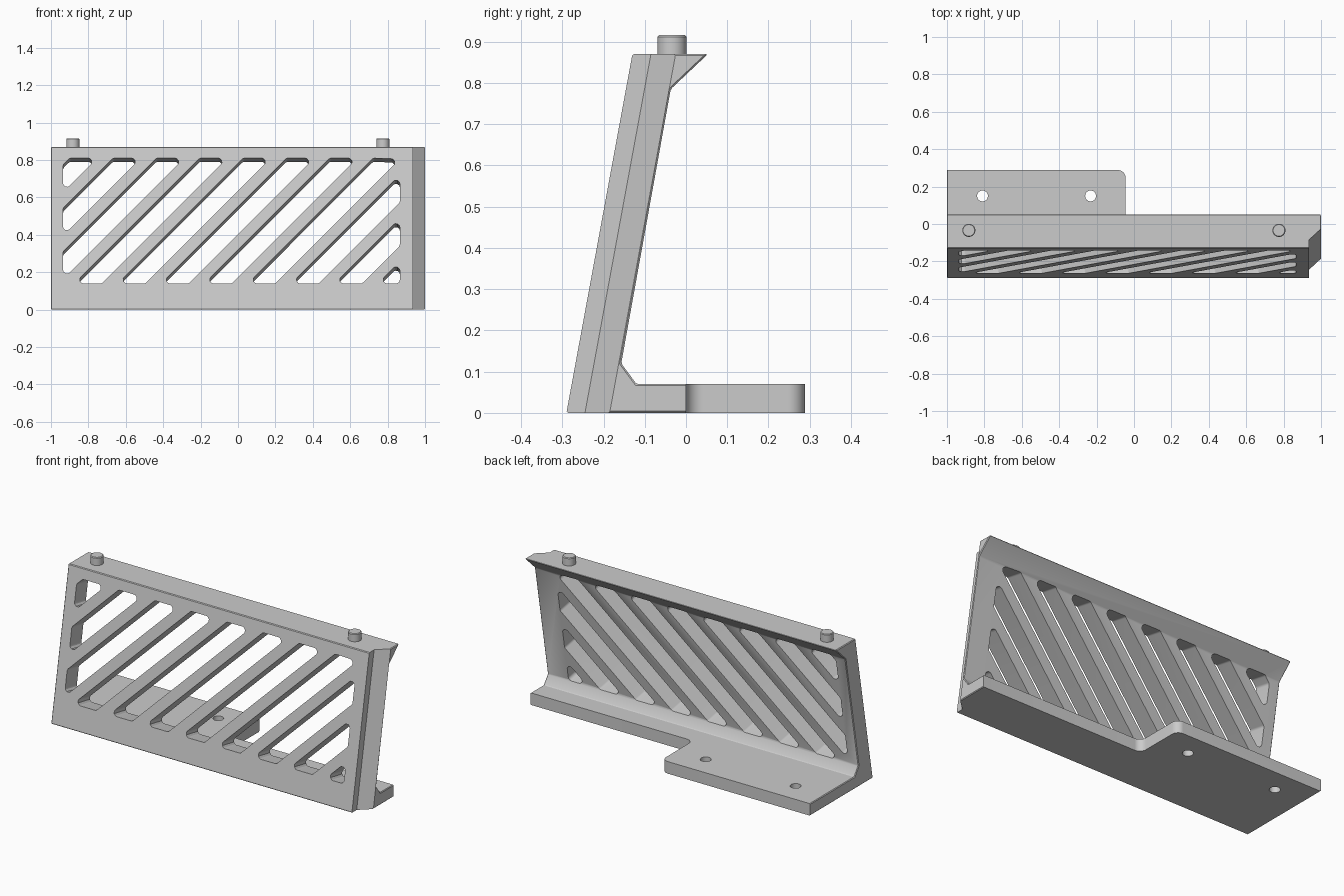
import bpy, bmesh, math
from mathutils import Vector

cube = bpy.data.objects.get("Cube")
if cube:
    bpy.data.objects.remove(cube, do_unlink=True)

grey = bpy.data.materials.new("light_grey")
grey.use_nodes = True
grey.diffuse_color = (0.6, 0.6, 0.6, 1)
grey.node_tree.nodes["Principled BSDF"].inputs["Base Color"].default_value = (0.6, 0.6, 0.6, 1)

LEAN = 0.16 / 0.87            # backward lean of the panel per unit height
TILT = math.atan(LEAN)


def front_y(z):
    return -0.29 + LEAN * z


def prism(bm, points, direction):
    """Extrude a flat loop of points along a direction into a closed solid."""
    face = bm.faces.new([bm.verts.new(p) for p in points])
    out = bmesh.ops.extrude_face_region(bm, geom=[face], use_keep_orig=True)
    moved = [g for g in out["geom"] if isinstance(g, bmesh.types.BMVert)]
    bmesh.ops.translate(bm, verts=moved, vec=direction)


def make_object(name, bm):
    bmesh.ops.recalc_face_normals(bm, faces=bm.faces)
    mesh = bpy.data.meshes.new(name)
    bm.to_mesh(mesh)
    bm.free()
    mesh.materials.append(grey)
    obj = bpy.data.objects.new(name, mesh)
    bpy.context.collection.objects.link(obj)
    return obj


def smooth(obj):
    bpy.ops.object.select_all(action="DESELECT")
    obj.select_set(True)
    bpy.context.view_layer.objects.active = obj
    bpy.ops.object.shade_smooth_by_angle(angle=math.radians(25))


def rounded(points, radius, corners=None, steps=6):
    """Replace polygon corners by tangent arcs."""
    pts = [Vector(p) for p in points]
    result = []
    for i, p in enumerate(pts):
        if corners is not None and i not in corners:
            result.append(p)
            continue
        a = (pts[i - 1] - p).normalized()
        b = (pts[(i + 1) % len(pts)] - p).normalized()
        half = a.angle(b) / 2
        centre = p + (a + b).normalized() * radius / math.sin(half)
        start = p + a * radius / math.tan(half) - centre
        end = p + b * radius / math.tan(half) - centre
        for s in range(steps + 1):
            t = s / steps
            result.append(centre + (start * (1 - t) + end * t).normalized() * radius)
    return result


def clip(points, side):
    """Keep the part of a polygon where side(point) is positive."""
    result = []
    for i, q in enumerate(points):
        p = points[i - 1]
        dp, dq = side(p), side(q)
        if (dp > 0) != (dq > 0):
            result.append(p.lerp(q, dp / (dp - dq)))
        if dq > 0:
            result.append(q)
    return result


# Leaning panel with overhanging lip and base, as one side profile
bm = bmesh.new()
profile = [(-0.29, 0), (-0.13, 0.87), (0.053, 0.87), (-0.037, 0.785),
           (-0.157, 0.12), (-0.12, 0.07), (0.32, 0.07), (0.32, 0)]
prism(bm, [(-1, y, z) for y, z in profile], (2, 0, 0))
bmesh.ops.recalc_face_normals(bm, faces=bm.faces)
bmesh.ops.bevel(bm, geom=bm.edges[:], offset=0.004, segments=1, affect="EDGES")
bracket = make_object("slatted_bracket", bm)

# Diagonal slots, cut square to the panel
cut = bmesh.new()
inward = Vector((0, math.cos(TILT), -math.sin(TILT)))
window = [Vector(p) for p in ((-0.935, 0.14), (0.865, 0.14), (0.865, 0.81), (-0.935, 0.81))]
for k in range(-3, 8):
    low = -1.0145 + 0.2318 * k
    slot = clip(window, lambda p: p.x - p.y - low)
    slot = clip(slot, lambda p: low + 0.147 - p.x + p.y)
    # Drop tiny edges so every corner can be rounded
    slot = [p for i, p in enumerate(slot) if (p - slot[i - 1]).length > 0.04]
    loop = [Vector((p.x, front_y(p.y), p.y)) - inward * 0.03 for p in rounded(slot, 0.02)]
    prism(cut, loop, inward * 0.2)

# Mating notch down one end of the panel
notch = [(0.935, -0.2), (0.935, 0.045), (1.1, 0.197), (1.1, -0.2)]
prism(cut, [(x, front_y(-0.1) + d, -0.1) for x, d in notch], (0, LEAN * 1.2, 1.2))

# Base outline: shallow along one half, deep foot along the other
outline = [(1.2, 0), (1.2, 0.5), (-1.2, 0.5), (-1.2, 0.288), (-0.045, 0.288), (-0.045, 0)]
prism(cut, [(p.x, p.y, -0.1) for p in rounded(outline, 0.04, (4, 5), 8)], (0, 0, 0.3))

# Screw holes in the foot
for x in (-0.81, -0.232):
    ring = [i * math.tau / 32 for i in range(32)]
    prism(cut, [(x + 0.029 * math.cos(a), 0.15 + 0.029 * math.sin(a), -0.1) for a in ring], (0, 0, 0.3))

cutter = make_object("cutter", cut)
cutter.hide_render = True
mod = bracket.modifiers.new("cuts", "BOOLEAN")
mod.operation = "DIFFERENCE"
mod.solver = "EXACT"
mod.object = cutter
bpy.context.view_layer.objects.active = bracket
bpy.ops.object.modifier_apply(modifier=mod.name)
bpy.data.objects.remove(cutter, do_unlink=True)
smooth(bracket)

# Locating pegs on the top edge
for name, x in (("right_peg", -0.883), ("left_peg", 0.775)):
    bm = bmesh.new()
    bmesh.ops.create_cone(bm, cap_ends=True, segments=32, radius1=0.035, radius2=0.035, depth=0.055)
    rim = [e for e in bm.edges if all(v.co.z > 0 for v in e.verts)]
    bmesh.ops.bevel(bm, geom=rim, offset=0.004, segments=1, affect="EDGES")
    bmesh.ops.translate(bm, verts=bm.verts, vec=(x, -0.034, 0.8885))
    smooth(make_object(name, bm))
